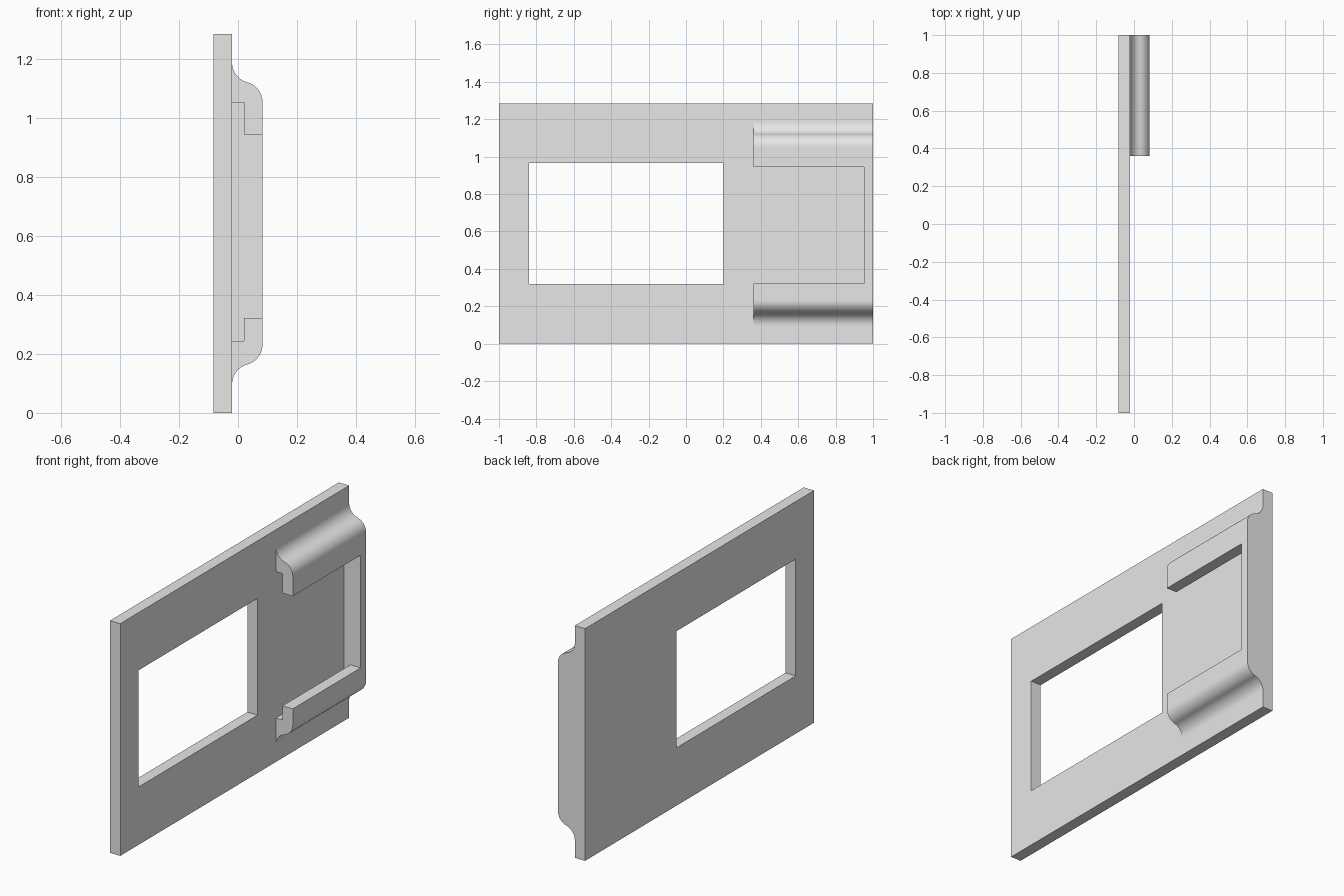
import bpy, bmesh, math

if "Cube" in bpy.data.objects:
    bpy.data.objects.remove(bpy.data.objects["Cube"], do_unlink=True)

HEIGHT = 1.284
BACK, FACE, FRONT = -0.083, -0.02, 0.083    # plate back, plate face, housing face (x)

grey = bpy.data.materials.new("light grey")
grey.use_nodes = True
grey.diffuse_color = (0.8, 0.8, 0.8, 1)
grey.node_tree.nodes["Principled BSDF"].inputs["Base Color"].default_value = (0.8, 0.8, 0.8, 1)


def extrude(name, profile, y0, y1):
    """Solid from an (x, z) outline swept along y."""
    bm = bmesh.new()
    face = bm.faces.new([bm.verts.new((x, y0, z)) for x, z in profile])
    swept = bmesh.ops.extrude_face_region(bm, geom=[face])["geom"]
    moved = [v for v in swept if isinstance(v, bmesh.types.BMVert)]
    bmesh.ops.translate(bm, verts=moved, vec=(0, y1 - y0, 0))
    bmesh.ops.recalc_face_normals(bm, faces=bm.faces)
    mesh = bpy.data.meshes.new(name)
    bm.to_mesh(mesh)
    bm.free()
    mesh.materials.append(grey)
    obj = bpy.data.objects.new(name, mesh)
    bpy.context.collection.objects.link(obj)
    return obj


def rect(x0, x1, z0, z1):
    return [(x0, z0), (x1, z0), (x1, z1), (x0, z1)]


def combine(target, tool, operation):
    mod = target.modifiers.new(operation, "BOOLEAN")
    mod.operation, mod.object, mod.solver = operation, tool, "EXACT"
    bpy.context.view_layer.objects.active = target
    bpy.ops.object.modifier_apply(modifier=mod.name)
    bpy.data.objects.remove(tool, do_unlink=True)


# Flowing S-shaped shoulder: a concave arc followed by its mirrored convex arc
SWEEP, STEPS = math.radians(75), 12
radius = (FRONT - FACE) / 2 / (1 - math.cos(SWEEP))
drop = radius * math.sin(SWEEP)
top = 1.12 + drop
concave = []
for i in range(STEPS + 1):
    a = SWEEP * i / STEPS
    concave.append((FACE + radius * (1 - math.cos(a)), top - radius * math.sin(a)))
convex = [(FACE + FRONT - x, 2 * (top - drop) - z) for x, z in reversed(concave[:-1])]
shoulder = [(-0.05, top)] + concave + convex
outline = shoulder + [(x, HEIGHT - z) for x, z in reversed(shoulder)]

# Raised slide housing with a stepped channel, open at the front end
housing = extrude("slide_housing", outline, 0.36, 1)
channel = extrude("channel_cutter", rect(-0.07, 0.02, 0.243, 1.052), 0.3, 0.953)
mouth = extrude("mouth_cutter", rect(-0.06, 0.12, 0.321, 0.944), 0.3, 0.953)
combine(housing, channel, "DIFFERENCE")
combine(housing, mouth, "DIFFERENCE")

# Flat plate with its rectangular window
plate = extrude("slotted_plate", rect(BACK, FACE, 0, HEIGHT), -1, 1)
window = extrude("window_cutter", rect(-0.2, 0.2, 0.32, 0.965), -0.84, 0.2)
combine(plate, window, "DIFFERENCE")
combine(plate, housing, "UNION")

# Smooth only the curved shoulders, keep every flat face flat
for poly in plate.data.polygons:
    poly.use_smooth = 0.01 < abs(poly.normal.x) < 0.9999 and abs(poly.normal.z) > 0.01
